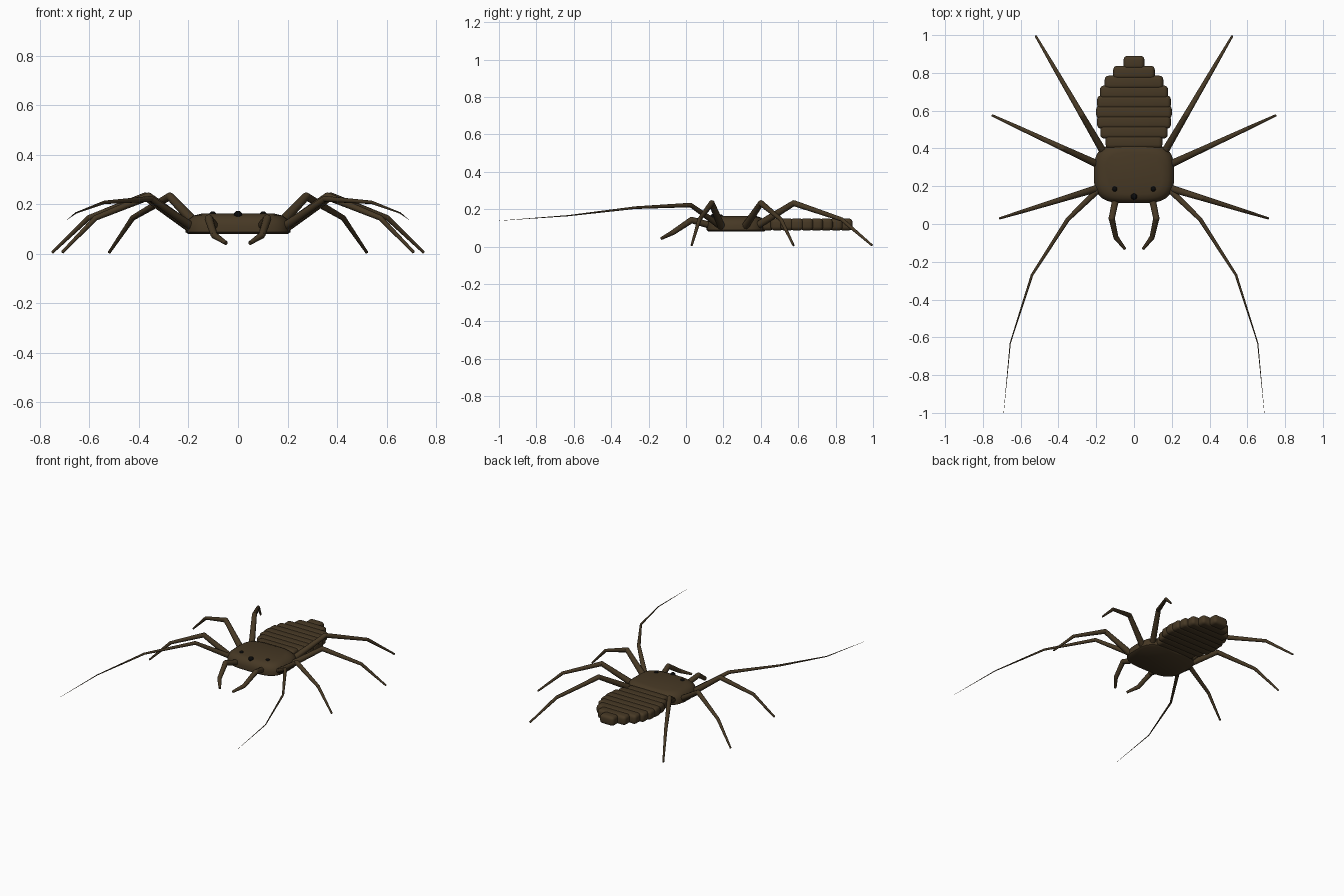
import bpy
import bmesh
import math
from mathutils import Vector

cube = bpy.data.objects.get("Cube")
if cube:
    bpy.data.objects.remove(cube, do_unlink=True)


def material(name, colour):
    m = bpy.data.materials.new(name)
    m.use_nodes = True
    m.diffuse_color = colour
    bsdf = m.node_tree.nodes["Principled BSDF"]
    bsdf.inputs["Base Color"].default_value = colour
    bsdf.inputs["Roughness"].default_value = 0.8
    return m


BROWN = material("dark brown", (0.062, 0.04, 0.018, 1))
BLACK = material("eye black", (0.003, 0.003, 0.003, 1))


def finish(name, bm, mat, angle=40):
    bmesh.ops.recalc_face_normals(bm, faces=bm.faces)
    mesh = bpy.data.meshes.new(name)
    bm.to_mesh(mesh)
    bm.free()
    mesh.materials.append(mat)
    ob = bpy.data.objects.new(name, mesh)
    bpy.context.collection.objects.link(ob)
    bpy.ops.object.select_all(action='DESELECT')
    ob.select_set(True)
    bpy.context.view_layer.objects.active = ob
    bpy.ops.object.shade_smooth_by_angle(angle=math.radians(angle))
    return ob


def limb(name, points, radii):
    """Tapered round segments with ball joints, one limb on each side."""
    for side, sign in (("left", 1), ("right", -1)):
        bm = bmesh.new()
        path = [Vector((sign * x, y, z)) for x, y, z in points]
        for i in range(len(path) - 1):
            a, b = path[i], path[i + 1]
            along = b - a
            matrix = along.to_track_quat('Z', 'Y').to_matrix().to_4x4()
            matrix.translation = (a + b) / 2
            bmesh.ops.create_cone(bm, cap_ends=True, segments=10, radius1=radii[i],
                                  radius2=radii[i + 1], depth=along.length, matrix=matrix)
            if i:
                joint = bmesh.ops.create_uvsphere(bm, u_segments=10, v_segments=6, radius=radii[i])
                bmesh.ops.translate(bm, verts=joint["verts"], vec=a)
        finish(side + "_" + name, bm, BROWN)


# Carapace: stacked rounded outlines, flat below and gently domed above
def ring(bm, scale, z, count=48):
    verts = []
    for i in range(count):
        t = math.tau * i / count
        c, s = math.cos(t), math.sin(t)
        x = 0.213 * math.copysign(abs(c) ** 0.55, c)
        y = 0.158 * math.copysign(abs(s) ** 0.65, s)
        verts.append(bm.verts.new((x * scale, 0.268 + y * scale, z)))
    return verts


bm = bmesh.new()
rings = [ring(bm, s, z) for s, z in
         ((0.94, 0.08), (1, 0.088), (1, 0.115), (0.95, 0.138), (0.85, 0.154), (0.7, 0.162))]
for low, high in zip(rings, rings[1:]):
    for i in range(len(low)):
        j = (i + 1) % len(low)
        bm.faces.new((low[i], low[j], high[j], high[i]))
bm.faces.new(rings[0])
bm.faces.new(rings[-1])
finish("carapace", bm, BROWN)

# Abdomen: overlapping rounded plates
widths = (0.15, 0.178, 0.195, 0.2, 0.195, 0.18, 0.155, 0.11, 0.055)
for i, half in enumerate(widths):
    bm = bmesh.new()
    bmesh.ops.create_cube(bm, size=1)
    bmesh.ops.scale(bm, verts=bm.verts, vec=(half * 2, 0.07, 0.064))
    bmesh.ops.translate(bm, verts=bm.verts, vec=(0, 0.435 + i * 0.0525, 0.118))
    bmesh.ops.bevel(bm, geom=bm.edges[:], offset=0.02, segments=4, profile=0.5,
                    affect='EDGES', clamp_overlap=True)
    finish("abdomen_segment_%d" % (i + 1), bm, BROWN)

# Walking legs: straight from above, bent at the knee and the ankle
legs = {"front_leg": ((0.19, 0.19), (0.71, 0.03)),
        "middle_leg": ((0.19, 0.315), (0.75, 0.575)),
        "hind_leg": ((0.155, 0.37), (0.52, 0.995))}
for name, (base, tip) in legs.items():
    points = []
    for f, z in ((0, 0.105), (0.33, 0.232), (0.74, 0.145), (1, 0.006)):
        x, y = (b + (t - b) * f for b, t in zip(base, tip))
        points.append((x, y, z))
    limb(name, points, (0.021, 0.016, 0.011, 0.006))

# Whip legs
limb("whip_leg",
     ((0.18, 0.19, 0.105), (0.35, 0.025, 0.222), (0.54, -0.27, 0.208),
      (0.655, -0.63, 0.165), (0.69, -1.0, 0.138)),
     (0.018, 0.012, 0.007, 0.003, 0.0005))

# Pincers
limb("pincer",
     ((0.095, 0.14, 0.11), (0.118, 0.03, 0.142), (0.096, -0.07, 0.075), (0.048, -0.132, 0.043)),
     (0.019, 0.017, 0.014, 0.008))

# Eyes
for name, x, y, z, r in (("middle_eye", 0, 0.145, 0.157, 0.017),
                         ("left_eye", 0.102, 0.185, 0.158, 0.014),
                         ("right_eye", -0.102, 0.185, 0.158, 0.014)):
    bm = bmesh.new()
    bmesh.ops.create_uvsphere(bm, u_segments=16, v_segments=10, radius=r)
    bmesh.ops.translate(bm, verts=bm.verts, vec=(x, y, z))
    finish(name, bm, BLACK)
